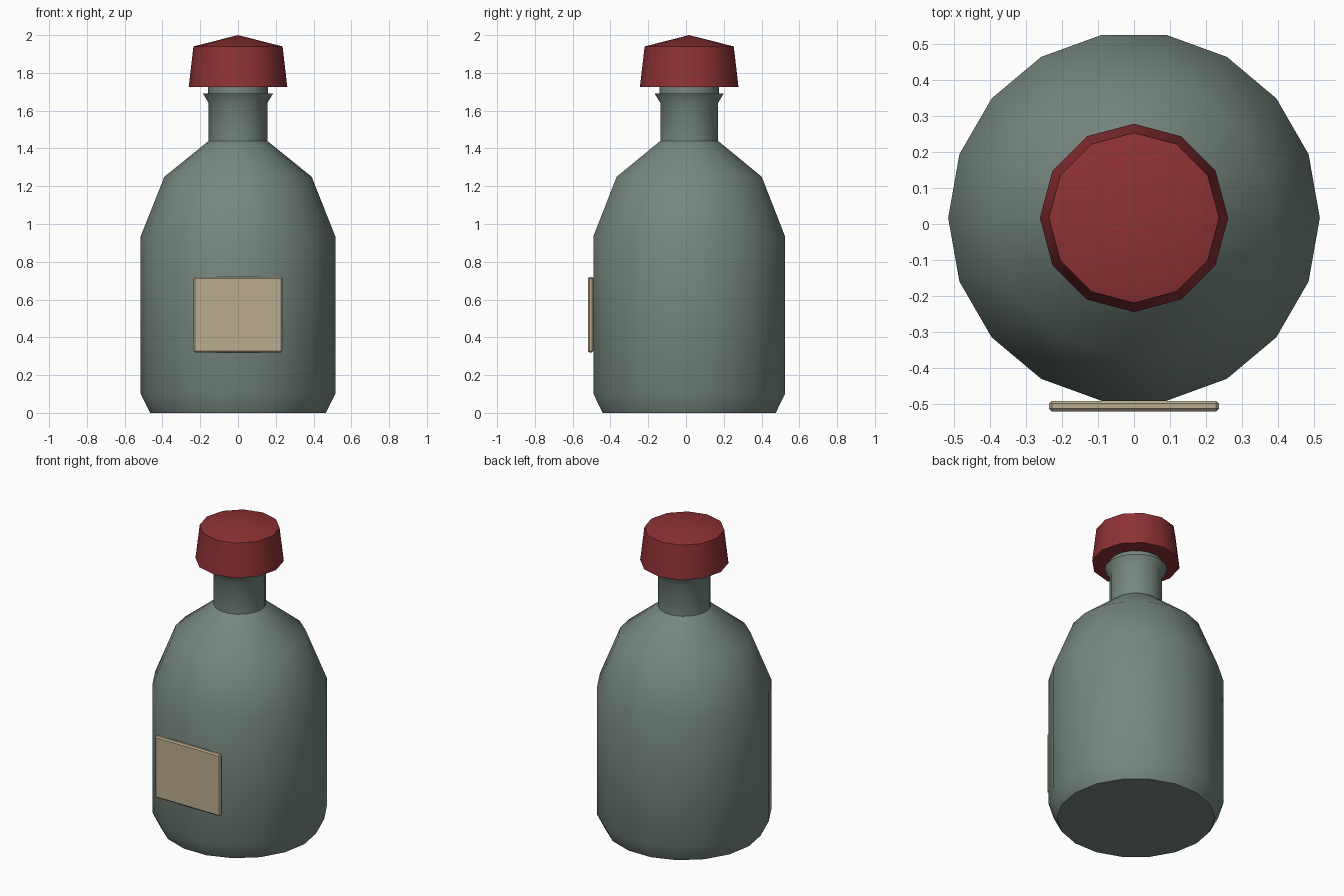
import bpy, bmesh, math

if "Cube" in bpy.data.objects:
    bpy.data.objects.remove(bpy.data.objects["Cube"])

CY = 0.017  # bottle axis sits slightly behind centre because of the label


def material(name, rgb):
    m = bpy.data.materials.new(name)
    m.diffuse_color = (*rgb, 1.0)
    m.use_nodes = True
    m.node_tree.nodes["Principled BSDF"].inputs["Base Color"].default_value = m.diffuse_color
    return m


glass = material("grey green glass", (0.18, 0.24, 0.21))
red = material("dark red", (0.27, 0.031, 0.034))
paper = material("tan paper", (0.50, 0.42, 0.275))


def finish(name, bm, mat, smooth=True):
    bmesh.ops.recalc_face_normals(bm, faces=bm.faces)
    me = bpy.data.meshes.new(name)
    bm.to_mesh(me)
    bm.free()
    me.materials.append(mat)
    ob = bpy.data.objects.new(name, me)
    bpy.context.collection.objects.link(ob)
    if smooth:
        bpy.ops.object.select_all(action='DESELECT')
        ob.select_set(True)
        bpy.context.view_layer.objects.active = ob
        bpy.ops.object.shade_smooth_by_angle(angle=math.radians(35))
    return ob


def lathe(name, profile, sides, mat):
    """Revolve (radius, height) points; radius 0 makes a single pole."""
    bm = bmesh.new()
    rings = []
    for r, z in profile:
        if r == 0:
            rings.append([bm.verts.new((0, CY, z))] * sides)
        else:
            rings.append([bm.verts.new((r * math.cos(2 * math.pi * i / sides),
                                        CY + r * math.sin(2 * math.pi * i / sides), z))
                          for i in range(sides)])
    for a, b in zip(rings, rings[1:]):
        for i in range(sides):
            j = (i + 1) % sides
            corners = list(dict.fromkeys((a[i], a[j], b[j], b[i])))
            bm.faces.new(corners)
    for ring in (rings[0], rings[-1]):
        if ring[0] is not ring[1]:
            bm.faces.new(ring)
    return finish(name, bm, mat)


# Bottle: body, shoulder, neck and flared lip
lathe("bottle", [(0.465, 0), (0.515, 0.10), (0.515, 0.935), (0.39, 1.25),
                 (0.155, 1.44), (0.155, 1.64), (0.185, 1.69),
                 (0.16, 1.69), (0.16, 1.80)], 18, glass)

# Cap: tapered with a shallow pointed top
lathe("cap", [(0.261, 1.725), (0.236, 1.94), (0, 2.0)], 12, red)

# Label: thin plate with bevelled edges
bm = bmesh.new()
bmesh.ops.create_cube(bm, size=1)
for v in bm.verts:
    v.co = (v.co.x * 0.47, v.co.y * 0.03 - 0.505, v.co.z * 0.40 + 0.52)
bmesh.ops.bevel(bm, geom=bm.edges[:], offset=0.008, segments=1, affect='EDGES')
finish("label", bm, paper, smooth=False)
